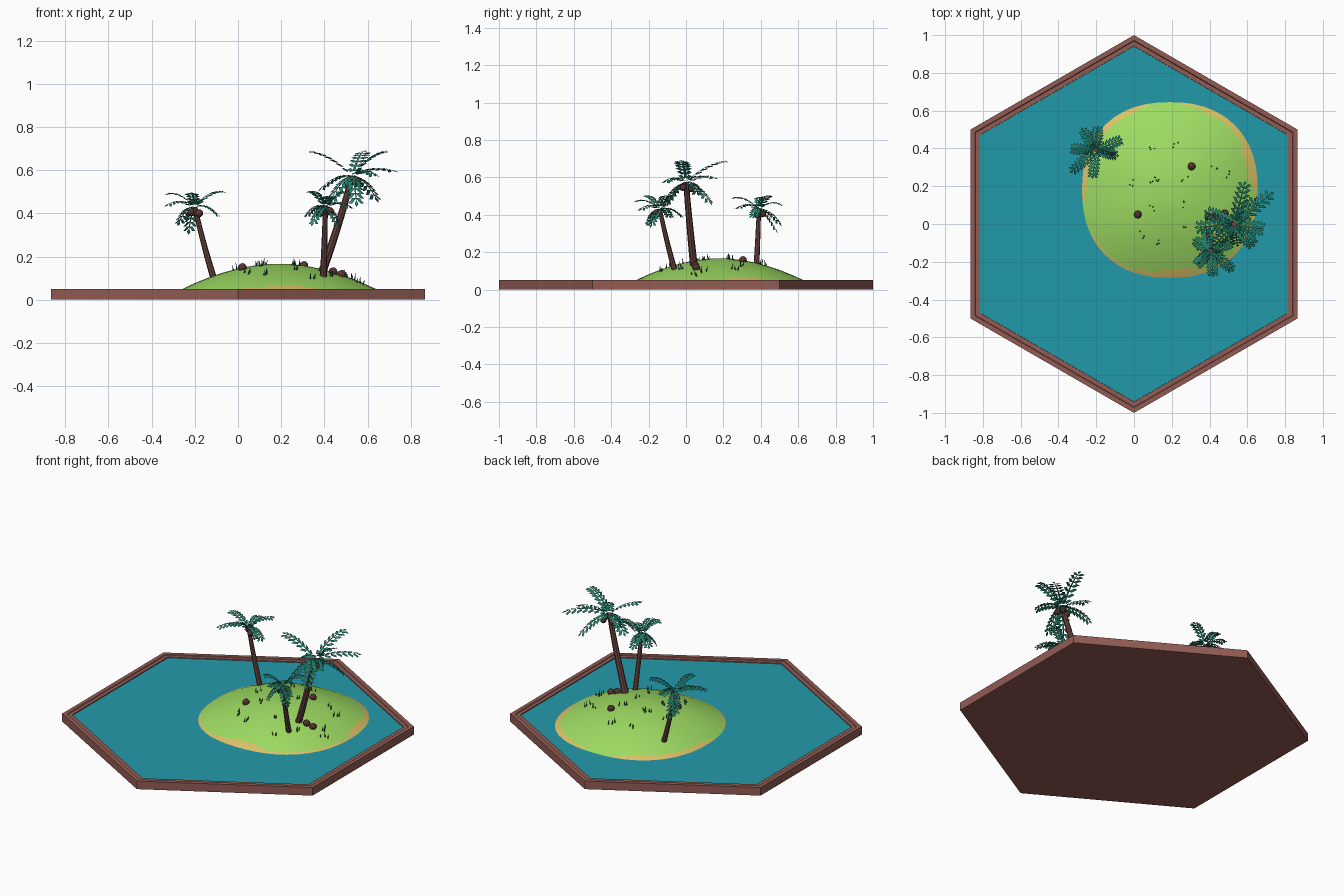
import bpy, bmesh, math, random
from mathutils import Vector

if "Cube" in bpy.data.objects:
    bpy.data.objects.remove(bpy.data.objects["Cube"])

random.seed(4)


def material(name, r, g, b):
    m = bpy.data.materials.new(name)
    lin = [((c / 255 + 0.055) / 1.055) ** 2.4 for c in (r, g, b)]
    m.diffuse_color = (*lin, 1)
    m.use_nodes = True
    m.node_tree.nodes["Principled BSDF"].inputs["Base Color"].default_value = m.diffuse_color
    return m


WOOD = material("rim wood", 146, 92, 84)
BARK = material("bark", 104, 68, 62)
NUT = material("coconut brown", 92, 54, 50)
WATER = material("water blue", 34, 154, 170)
GRASS = material("grass green", 158, 220, 98)
SAND = material("sand yellow", 220, 194, 102)
LEAF = material("palm teal", 34, 130, 110)
BLADE = material("dark blade green", 30, 84, 70)


def finish(bm, name, *mats, smooth=False):
    me = bpy.data.meshes.new(name)
    bm.to_mesh(me)
    bm.free()
    for m in mats:
        me.materials.append(m)
    for p in me.polygons:
        p.use_smooth = smooth
    ob = bpy.data.objects.new(name, me)
    bpy.context.collection.objects.link(ob)
    return ob


def hex_ring(bm, r, z):
    return [bm.verts.new((r * math.sin(k * math.pi / 3), r * math.cos(k * math.pi / 3), z))
            for k in range(6)]


def bridge(bm, a, b):
    n = len(a)
    return [bm.faces.new((a[i], a[(i + 1) % n], b[(i + 1) % n], b[i])) for i in range(n)]


# hexagonal wooden tray with a stepped rim
bm = bmesh.new()
rings = [hex_ring(bm, r, z) for r, z in
         ((1, 0), (1, 0.05), (0.972, 0.05), (0.968, 0.046), (0.942, 0.046), (0.94, 0.03))]
bm.faces.new(rings[0])
for a, b in zip(rings, rings[1:]):
    bridge(bm, a, b)
bm.faces.new(rings[-1])
bmesh.ops.recalc_face_normals(bm, faces=bm.faces)
finish(bm, "tray", WOOD)

# water sheet
bm = bmesh.new()
bm.faces.new(hex_ring(bm, 0.941, 0.041)[::-1])
finish(bm, "water", WATER)

# island mound: rounded-square outline, domed profile, patchy sand at the shore
CX, CY, R, Z0, H = 0.19, 0.18, 0.465, 0.041, 0.126


def mound_z(x, y):
    t = (abs((x - CX) / R) ** 2.3 + abs((y - CY) / R) ** 2.3) ** (1 / 2.3)
    return Z0 + H * (1 - min(t, 1) ** 1.9)


bm = bmesh.new()
SEG = 48
levels = [0.12, 0.25, 0.4, 0.55, 0.7, 0.82, 0.9, 0.94, 0.97, 1.0]
prev = None
for t in levels:
    ring = []
    for k in range(SEG):
        a = 2 * math.pi * k / SEG
        c, s = math.cos(a), math.sin(a)
        q = t * R / (abs(c) ** 2.3 + abs(s) ** 2.3) ** (1 / 2.3)
        ring.append(bm.verts.new((CX + q * c, CY + q * s, Z0 + H * (1 - t ** 1.9))))
    if prev is None:
        bm.faces.new(ring)
    else:
        for k, f in enumerate(bridge(bm, prev, ring)):
            a = 2 * math.pi * k / SEG
            width = 0.035 + 0.03 * math.sin(3 * a + 0.4) + 0.015 * math.sin(7 * a)
            f.material_index = int(t > 0.92 and 1 - t < width - 0.005)
    prev = ring
bmesh.ops.recalc_face_normals(bm, faces=bm.faces)
if bm.faces[:][0].normal.z < 0:
    bmesh.ops.reverse_faces(bm, faces=bm.faces[:])
finish(bm, "island", GRASS, SAND, smooth=True)


def coconut(pos, r=0.021):
    bm = bmesh.new()
    bmesh.ops.create_icosphere(bm, subdivisions=2, radius=r)
    bmesh.ops.translate(bm, verts=bm.verts, vec=pos)
    finish(bm, "coconut", NUT)


def bezier(a, b, c, t):
    return a * (1 - t) ** 2 + b * 2 * t * (1 - t) + c * t * t


def trunk(base, top, r):
    """Tapered trunk with a slight bow, built from eight-sided rings."""
    bm = bmesh.new()
    mid = (base + top) / 2 + (base - top).cross(Vector((0, 0, 1))).cross(Vector((0, 0, 1))) * 0.08
    prev = None
    for i in range(6):
        t = i / 5
        p, q = bezier(base, mid, top, t), r * (1 - 0.3 * t)
        ring = [bm.verts.new(p + Vector((q * math.cos(k * math.pi / 4),
                                         q * math.sin(k * math.pi / 4), 0))) for k in range(8)]
        if prev:
            bridge(bm, prev, ring)
        else:
            bm.faces.new(ring[::-1])
        prev = ring
    bm.faces.new(prev)
    bmesh.ops.recalc_face_normals(bm, faces=bm.faces)
    finish(bm, "palm_trunk", BARK)


def frond(bm, root, tip, width):
    """Arched midrib with pairs of diamond leaflets."""
    ctrl = (root + tip) / 2 + Vector((0, 0, 0.055))
    n = 7

    def diamond(p, d, across, w):
        pts = (p, p + d * 0.45 - across * w, p + d, p + d * 0.55 + across * w)
        bm.faces.new([bm.verts.new(v) for v in pts])

    for i in range(n):
        t, t2 = 0.1 + 0.85 * i / n, 0.1 + 0.85 * (i + 1) / n
        p, p2 = bezier(root, ctrl, tip, t), bezier(root, ctrl, tip, t2)
        tan = (p2 - p).normalized()
        side = tan.cross(Vector((0, 0, 1))).normalized()
        up = side.cross(tan)
        length = width * (0.6 + 0.55 * math.sin(math.pi * (0.15 + 0.75 * t)))
        for s in (-1, 1):
            d = (side * s * 0.85 + tan * 0.55 - up * 0.2).normalized() * length
            diamond(p, d, tan, 0.012 * width / 0.04)
        r0, r1 = 0.006 * (1.2 - t), 0.006 * (1.2 - t2)
        bm.faces.new([bm.verts.new(v) for v in
                      (p - side * r0, p + side * r0, p2 + side * r1, p2 - side * r1)])
    end = bezier(root, ctrl, tip, 0.88)
    diamond(end, tip - end, side, 0.009)


def palm(base, top, r, width, tips, nuts):
    base, top = Vector(base), Vector(top)
    trunk(base, top, r)
    bm = bmesh.new()
    for tip in tips:
        frond(bm, top, Vector(tip), width)
    finish(bm, "palm_fronds", LEAF)
    for n in nuts:
        coconut(top + Vector(n), 0.019)


# tall palm
palm((0.38, 0.045, 0.10), (0.53, 0.0, 0.575), 0.021, 0.045,
     [(0.74, 0.17, 0.59), (0.59, 0.23, 0.69), (0.65, 0.14, 0.45), (0.32, -0.02, 0.69),
      (0.37, 0.07, 0.50), (0.42, -0.12, 0.44), (0.55, -0.12, 0.43), (0.64, -0.12, 0.57),
      (0.69, -0.03, 0.69)],
     [(0.025, -0.015, -0.03), (0.02, 0.03, -0.035), (-0.025, 0.01, -0.04)])
# short palm beside it
palm((0.395, -0.06, 0.10), (0.405, -0.14, 0.43), 0.016, 0.036,
     [(0.31, -0.08, 0.38), (0.33, -0.22, 0.50), (0.42, -0.28, 0.47), (0.53, -0.25, 0.42),
      (0.52, -0.10, 0.50), (0.38, -0.01, 0.38), (0.34, -0.21, 0.34), (0.47, -0.19, 0.33)],
     [(0.02, -0.02, -0.02), (-0.02, -0.01, -0.025)])
# lone palm on the far shore
palm((-0.11, 0.375, 0.09), (-0.20, 0.39, 0.43), 0.016, 0.036,
     [(-0.34, 0.27, 0.43), (-0.34, 0.40, 0.49), (-0.28, 0.51, 0.34), (-0.19, 0.52, 0.45),
      (-0.06, 0.45, 0.50), (-0.08, 0.36, 0.38), (-0.22, 0.24, 0.49), (-0.23, 0.49, 0.30)],
     [(-0.015, 0.02, -0.025), (0.02, -0.01, -0.03)])

# fallen coconuts
for x, y in ((0.02, 0.05), (0.305, 0.305), (0.44, 0.05), (0.48, 0.055)):
    coconut((x, y, mound_z(x, y) + 0.008))

# grass tufts
bm = bmesh.new()
for x, y in ((0.10, 0.41), (0.22, 0.42), (-0.02, 0.22), (0.10, 0.23), (0.13, 0.24), (0.09, 0.085),
             (0.27, 0.235), (0.27, 0.10), (0.28, 0.0), (0.04, -0.06), (0.14, -0.10), (0.42, 0.29),
             (0.49, 0.26), (0.52, 0.10), (0.56, 0.05), (0.42, -0.02), (0.35, -0.13)):
    for j in range(3):
        px, py = x + random.uniform(-0.02, 0.02), y + random.uniform(-0.02, 0.02)
        z, a, h = mound_z(px, py) - 0.004, random.uniform(0, 6.28), random.uniform(0.025, 0.04)
        ring = [bm.verts.new((px + 0.005 * math.cos(a + k * 2.094),
                              py + 0.005 * math.sin(a + k * 2.094), z)) for k in range(3)]
        apex = bm.verts.new((px + 0.008 * math.cos(a), py + 0.008 * math.sin(a), z + h))
        for k in range(3):
            bm.faces.new((ring[k], ring[(k + 1) % 3], apex))
finish(bm, "grass_tufts", BLADE)
